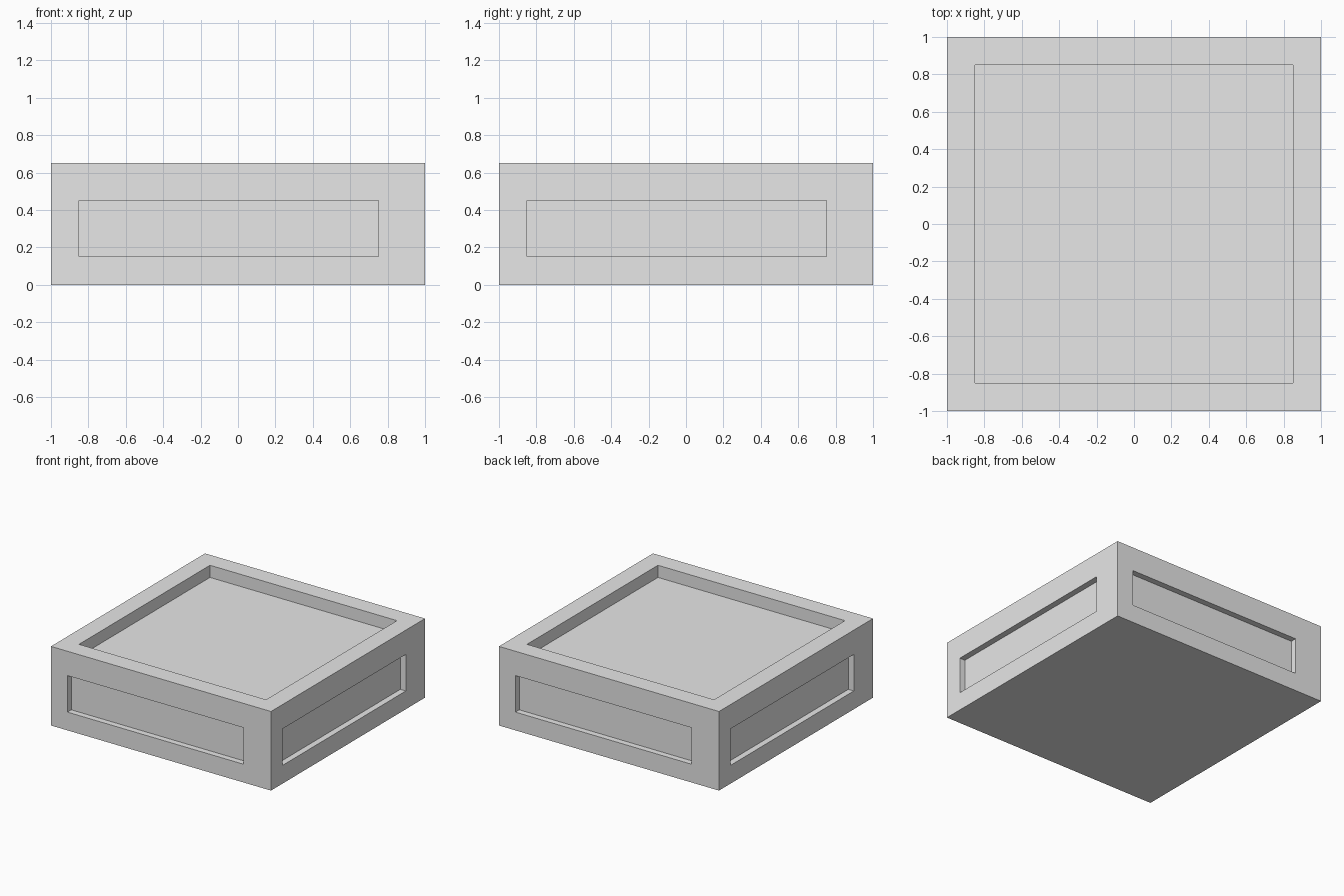
import bpy
import bmesh
from math import radians
from mathutils import Matrix, Vector

old = bpy.data.objects.get("Cube")
if old:
    bpy.data.objects.remove(old, do_unlink=True)

HEIGHT = 0.65
TRAY_DEPTH = 0.1
PANEL_DEPTH = 0.05


def make_material(name, colour):
    mat = bpy.data.materials.new(name)
    mat.use_nodes = True
    mat.diffuse_color = colour
    mat.node_tree.nodes["Principled BSDF"].inputs["Base Color"].default_value = colour
    return mat


def recessed_face(bm, frame, outer, inner, depth):
    """Rectangular face with a sunken rectangle; local z points outward."""
    def ring(rect, z):
        x0, x1, y0, y1 = rect
        corners = ((x0, y0), (x1, y0), (x1, y1), (x0, y1))
        return [bm.verts.new(frame @ Vector((x, y, z))) for x, y in corners]

    rings = [ring(outer, 0), ring(inner, 0), ring(inner, -depth)]
    for a, b in zip(rings, rings[1:]):
        for i in range(4):
            j = (i + 1) % 4
            bm.faces.new((a[i], a[j], b[j], b[i]))
    bm.faces.new(rings[-1])
    return rings[0]


bm = bmesh.new()

# Top with a shallow square tray
recessed_face(bm, Matrix.Translation((0, 0, HEIGHT)),
              (-1, 1, -1, 1), (-0.85, 0.85, -0.85, 0.85), TRAY_DEPTH)

# Four sides, each with an off-centre sunken panel
side = Matrix.Translation((0, -1, 0)) @ Matrix.Rotation(radians(90), 4, 'X')
for k in range(4):
    recessed_face(bm, Matrix.Rotation(radians(90 * k), 4, 'Z') @ side,
                  (-1, 1, 0, HEIGHT), (-0.85, 0.75, 0.15, 0.45), PANEL_DEPTH)

# Weld the sides and close the flat base
bmesh.ops.remove_doubles(bm, verts=bm.verts, dist=0.0001)
bmesh.ops.holes_fill(bm, edges=[e for e in bm.edges if e.is_boundary], sides=4)
bmesh.ops.recalc_face_normals(bm, faces=bm.faces)

mesh = bpy.data.meshes.new("tray_block")
bm.to_mesh(mesh)
bm.free()
mesh.materials.append(make_material("light grey", (0.8, 0.8, 0.8, 1)))
block = bpy.data.objects.new("tray_block", mesh)
bpy.context.collection.objects.link(block)
